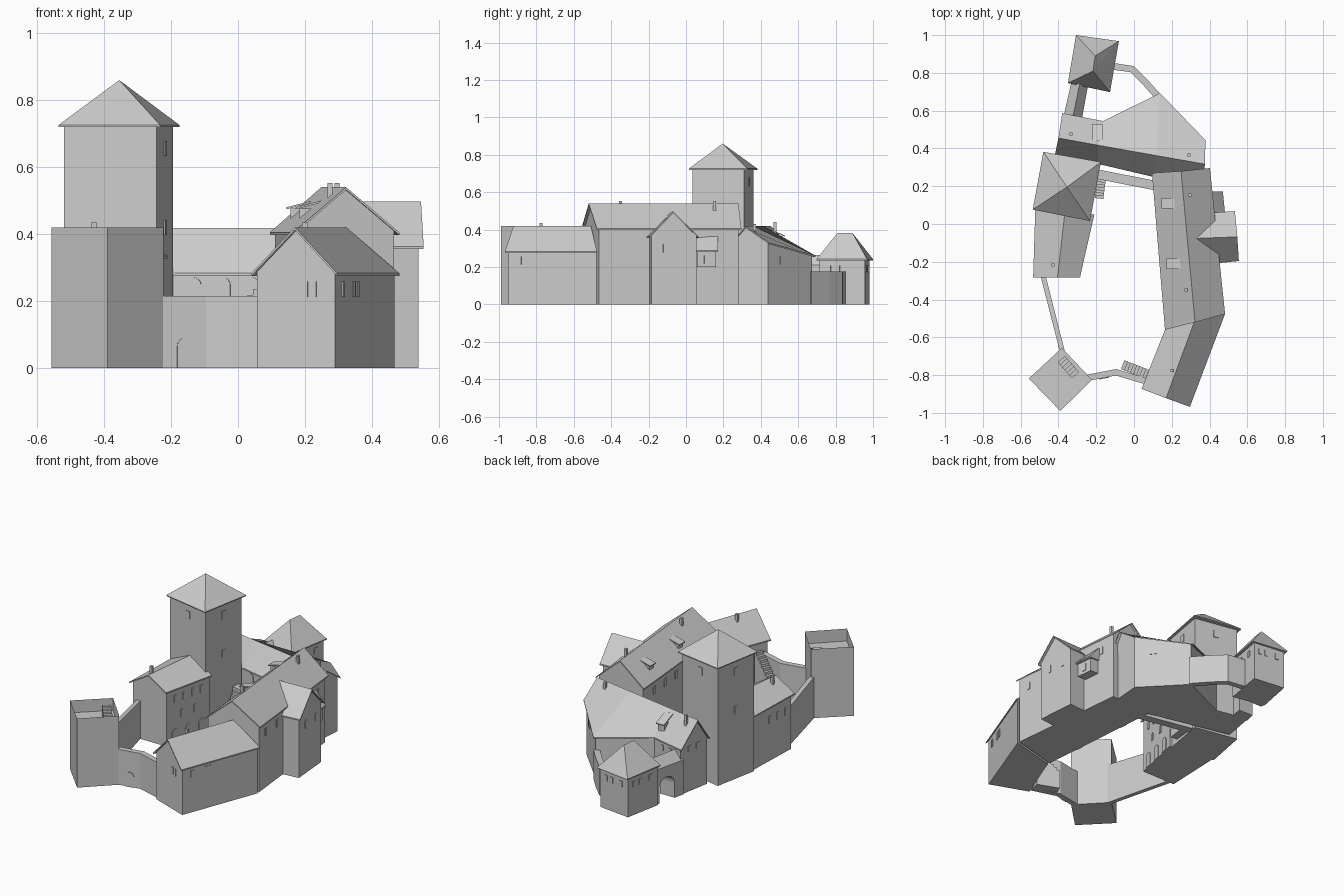
import bpy, bmesh, math
from mathutils import Vector as V

if "Cube" in bpy.data.objects:
    bpy.data.objects.remove(bpy.data.objects["Cube"])

stone = bpy.data.materials.new("stone grey")
stone.diffuse_color = (0.6, 0.6, 0.6, 1)
stone.use_nodes = True
stone.node_tree.nodes["Principled BSDF"].inputs["Base Color"].default_value = stone.diffuse_color


def finish(name, bm):
    bmesh.ops.recalc_face_normals(bm, faces=bm.faces)
    me = bpy.data.meshes.new(name)
    bm.to_mesh(me)
    bm.free()
    me.materials.append(stone)
    ob = bpy.data.objects.new(name, me)
    bpy.context.collection.objects.link(ob)
    return ob


def hull(name, pts):
    """Convex solid around points."""
    bm = bmesh.new()
    vs = [bm.verts.new(p) for p in pts]
    bmesh.ops.convex_hull(bm, input=vs)
    bmesh.ops.dissolve_limit(bm, angle_limit=0.01, verts=bm.verts, edges=bm.edges)
    return finish(name, bm)


def loft(name, sections):
    """Solid skinned through matching closed sections."""
    bm = bmesh.new()
    rows = [[bm.verts.new(p) for p in s] for s in sections]
    n = len(rows[0])
    for r, s in zip(rows, rows[1:]):
        for i in range(n):
            bm.faces.new((r[i], r[(i + 1) % n], s[(i + 1) % n], s[i]))
    bm.faces.new(rows[0])
    bm.faces.new(rows[-1])
    return finish(name, bm)


def prism(name, quad, z0, z1):
    return hull(name, [(x, y, z) for x, y in quad for z in (z0, z1)])


def house(name, secs, start=0.015, end=0.015, k=0.91):
    """Gabled house; each section is eave, ridge, eave. Returns wall feet."""
    secs = [[V(p) for p in s] for s in secs]
    t = V((0, 0, 0.008))
    loft(name + "_roof", [[a, r, b, b - t, r - t, a - t] for a, r, b in secs])
    d0 = (secs[1][1] - secs[0][1]).normalized() * start
    d1 = (secs[-2][1] - secs[-1][1]).normalized() * end
    body, feet = [], []
    for i, (a, r, b) in enumerate(secs):
        d = d0 if i == 0 else d1 if i == len(secs) - 1 else V((0, 0, 0))
        wa, wr, wb = (r.lerp(a, k) + d - t / 2, r + d - t / 2, r.lerp(b, k) + d - t / 2)
        ga, gb = V((wa.x, wa.y, 0)), V((wb.x, wb.y, 0))
        body.append([ga, wa, wr, wb, gb])
        feet.append((ga.xy, gb.xy))
    loft(name + "_walls", body)
    return feet


def windows(name, a, b, z, ts, w=0.018, h=0.045, arch=False):
    """Thin plates on the wall from a to b, outside on the right hand."""
    a, b = V(a), V(b)
    d = (b - a).normalized()
    n = V((d.y, -d.x))
    prof = [(-w / 2, -h / 2), (w / 2, -h / 2), (w / 2, h / 2), (-w / 2, h / 2)]
    if arch:
        prof = prof[:2] + [(w / 2 * math.cos(i * math.pi / 8), h / 2 - w / 2 + w / 2 * math.sin(i * math.pi / 8))
                           for i in range(9)]
    for t in ts:
        c = a.lerp(b, t)
        pts = []
        for u, v in prof:
            for o in (-0.003, 0.004):
                q = c + d * u + n * o
                pts.append((q.x, q.y, z + v))
        hull(name, pts)


def wall(name, path, thick, tops):
    """Curtain wall along a path with a top height at each point."""
    p = [V(q) for q in path]
    secs = []
    for i, q in enumerate(p):
        d = (p[min(i + 1, len(p) - 1)] - p[max(i - 1, 0)]).normalized()
        n = V((-d.y, d.x)) * thick / 2
        l, r = q + n, q - n
        secs.append([(l.x, l.y, 0), (r.x, r.y, 0), (r.x, r.y, tops[i]), (l.x, l.y, tops[i])])
    loft(name, secs)


def stairs(name, a, b, width, z0, z1, base, n=8):
    a, b = V(a), V(b)
    d = (b - a).normalized()
    s = V((-d.y, d.x)) * width / 2
    for i in range(n):
        p, q = a.lerp(b, i / n), a.lerp(b, (i + 1) / n)
        prism(name, [p + s, p - s, q + s, q - s], base, z0 + (z1 - z0) * (i + 1) / n)


def box(name, x, y, z0, z1, s=0.008):
    prism(name, [(x + i * s, y + j * s) for i in (-1, 1) for j in (-1, 1)], z0, z1)


def grow(quad, k):
    c = sum((V(q) for q in quad), V((0, 0))) / len(quad)
    return [c + (V(q) - c) * k for q in quad]


# Keep with pyramid roof
keep = [(-0.52, 0.09), (-0.243, 0.035), (-0.195, 0.31), (-0.468, 0.362)]
prism("keep_walls", keep, 0, 0.726)
eave = [(-0.536, 0.076), (-0.233, 0.016), (-0.175, 0.328), (-0.48, 0.382)]
hull("keep_roof", [(x, y, z) for x, y in eave for z in (0.72, 0.726)] + [(-0.355, 0.196, 0.86)])
for i in range(4):
    windows("keep_window", keep[i], keep[(i + 1) % 4], 0.655, [0.5], 0.032, 0.045)
    if i % 2:
        windows("keep_window", keep[i], keep[(i + 1) % 4], 0.42, [0.5], 0.025, 0.045)

# Open corner tower with sunken floor
bm = bmesh.new()
tower = [(-0.557, -0.818), (-0.39, -0.99), (-0.222, -0.825), (-0.382, -0.656)]
lo = [bm.verts.new((x, y, 0)) for x, y in tower]
hi = [bm.verts.new((x, y, 0.42)) for x, y in tower]
bm.faces.new(lo)
top = bm.faces.new(hi)
for i in range(4):
    j = (i + 1) % 4
    bm.faces.new((lo[i], lo[j], hi[j], hi[i]))
bmesh.ops.inset_region(bm, faces=[top], thickness=0.026)
inner = bmesh.ops.extrude_discrete_faces(bm, faces=[top])["faces"][0]
bmesh.ops.translate(bm, verts=inner.verts, vec=(0, 0, -0.075))
finish("corner_tower", bm)
stairs("corner_tower_steps", (-0.31, -0.80), (-0.385, -0.715), 0.05, 0.345, 0.40, 0.34, 6)

# North tower with hipped roof and its gatehouse
ntower = [(-0.34, 0.755), (-0.138, 0.715), (-0.096, 0.957), (-0.297, 0.982)]
prism("north_tower_walls", ntower, 0, 0.242)
eave = [(-0.35, 0.746), (-0.127, 0.698), (-0.08, 0.968), (-0.307, 1.0)]
hull("north_tower_roof", [(x, y, z) for x, y in eave for z in (0.236, 0.242)]
     + [(-0.206, 0.89, 0.382), (-0.217, 0.81, 0.382)])
for i in (1, 2, 3):
    windows("north_tower_window", ntower[i], ntower[(i + 1) % 4], 0.19, [0.2, 0.4, 0.75], 0.022, 0.035)
gate = loft("gatehouse", [
    [(-0.375, 0.56, 0), (-0.375, 0.56, 0.21), (-0.325, 0.56, 0.265), (-0.275, 0.56, 0.21), (-0.275, 0.56, 0)],
    [(-0.325, 0.78, 0), (-0.325, 0.78, 0.21), (-0.28, 0.78, 0.265), (-0.235, 0.78, 0.21), (-0.235, 0.78, 0)]])
arch = [(0.625, -0.05), (0.735, -0.05)] + [
    (0.68 + 0.055 * math.cos(i * math.pi / 10), 0.09 + 0.055 * math.sin(i * math.pi / 10)) for i in range(11)]
cutter = hull("gate_cutter", [(x, y, z) for y, z in arch for x in (-0.45, -0.2)])
cutter.hide_render = cutter.hide_viewport = True
mod = gate.modifiers.new("arch", "BOOLEAN")
mod.operation, mod.object = "DIFFERENCE", cutter

# West house beside the keep
west = house("west_house", [
    [(-0.534, -0.283, 0.335), (-0.405, -0.283, 0.412), (-0.286, -0.283, 0.335)],
    [(-0.522, 0.095, 0.335), (-0.365, 0.07, 0.412), (-0.21, 0.05, 0.335)]], end=0)
(a0, b0), (a1, b1) = west
windows("west_house_window", b0, b1, 0.27, [0.2, 0.4, 0.6, 0.8])
windows("west_house_window", b0, b1, 0.17, [0.35, 0.65])
windows("west_house_door", b0, b1, 0.045, [0.2, 0.5, 0.8], 0.045, 0.09, True)
windows("west_house_window", a1, a0, 0.25, [0.45, 0.65, 0.85])

# North hall with widening roof
north = house("north_hall", [
    [(-0.418, 0.37, 0.283), (-0.40, 0.455, 0.418), (-0.38, 0.587, 0.28)],
    [(-0.19, 0.318, 0.283), (-0.19, 0.417, 0.418), (-0.164, 0.545, 0.285)],
    [(0.10, 0.25, 0.283), (0.12, 0.362, 0.418), (0.138, 0.693, 0.26)],
    [(0.36, 0.205, 0.283), (0.376, 0.317, 0.418), (0.378, 0.444, 0.33)]], k=0.94)
windows("north_hall_window", north[0][1], north[0][0], 0.26, [0.35, 0.65], 0.025, 0.035)
windows("north_hall_window", north[1][1], north[0][1], 0.24, [0.3, 0.6], 0.02, 0.035)
windows("north_hall_window", north[3][1], north[2][1], 0.235, [0.3, 0.36])
windows("gallery_door", north[1][0], north[2][0], 0.235, [0.2, 0.5, 0.8], 0.045, 0.07, True)
wall("gallery", [(-0.20, 0.265), (0.13, 0.20)], 0.05, [0.195, 0.195])
stairs("gallery_steps", (-0.185, 0.135), (-0.17, 0.25), 0.045, 0.03, 0.195, 0)

# East hall
east = house("east_hall", [
    [(0.164, -0.56, 0.405), (0.323, -0.52, 0.54), (0.482, -0.476, 0.405)],
    [(0.095, 0.27, 0.405), (0.249, 0.28, 0.54), (0.402, 0.296, 0.405)]])
windows("east_hall_window", east[0][1], east[1][1], 0.34, [0.1, 0.27, 0.88])
windows("east_hall_window", east[1][0], east[0][0], 0.34, [0.15, 0.3, 0.45, 0.6, 0.75, 0.9], 0.025)
windows("east_hall_door", east[1][0], east[0][0], 0.05, [0.25, 0.7], 0.05, 0.1, True)

# South east house
south = house("south_house", [
    [(0.04, -0.873, 0.283), (0.17, -0.922, 0.42), (0.296, -0.968, 0.283)],
    [(0.164, -0.56, 0.283), (0.323, -0.508, 0.42), (0.482, -0.476, 0.283)]], end=0)
windows("south_house_window", south[0][0], south[0][1], 0.235, [0.63, 0.74], 0.012)
windows("south_house_window", south[0][1], south[1][1], 0.235, [0.13, 0.31, 0.37])
windows("south_house_window", south[1][0], south[0][0], 0.2, [0.3, 0.6], 0.025)

# East gabled wing and bay
wing = house("east_wing", [
    [(0.555, -0.196, 0.363), (0.547, -0.068, 0.497), (0.534, 0.068, 0.363)],
    [(0.36, -0.216, 0.363), (0.333, -0.076, 0.497), (0.34, 0.055, 0.363)]], end=0)
windows("east_wing_window", wing[0][0], wing[0][1], 0.3, [0.3, 0.75])
prism("bay_walls", [(0.38, 0.06), (0.468, 0.06), (0.458, 0.16), (0.38, 0.16)], 0.2, 0.29)
hull("bay_roof", [(x, y, z + o) for y in (0.055, 0.172) for x, z in ((0.482 - 0.1 * (y - 0.055), 0.28), (0.405, 0.355))
                  for o in (0, 0.008)] + [(0.38, 0.06, 0.285), (0.38, 0.165, 0.285)])
windows("bay_window", (0.468, 0.06), (0.458, 0.16), 0.24, [0.5], 0.025)

# Shed dormers
for x, y in ((0.145, 0.11), (0.172, -0.21)):
    hull("dormer_roof", [(x + dx, y + s * 0.027, z + o) for s in (-1, 1)
                         for dx, z in ((0, 0.474), (0.1, 0.50)) for o in (0, 0.006)])
    prism("dormer_front", [(x + i, y + j) for i in (0.012, 0.09) for j in (-0.02, 0.02)], 0.42, 0.476)
hull("north_dormer_roof", [(-0.195 + s * 0.027, y, z + o) for s in (-1, 1)
                           for y, z in ((0.53, 0.362), (0.44, 0.40)) for o in (0, 0.006)])
prism("north_dormer_front", [(-0.195 + i, y) for i in (-0.02, 0.02) for y in (0.45, 0.515)], 0.29, 0.366)

# Chimneys
for x, y, z in ((0.296, 0.153, 0.552), (0.275, -0.35, 0.552), (0.29, 0.365, 0.43),
                (-0.333, 0.476, 0.44), (-0.43, -0.217, 0.435), (0.2, -0.775, 0.435)):
    box("chimney", x, y, z - 0.08, z)

# Curtain walls
wall("west_curtain_wall", [(-0.485, -0.26), (-0.378, -0.68)], 0.026, [0.23, 0.25])
wall("south_curtain_wall", [(-0.25, -0.815), (-0.095, -0.785), (0.09, -0.84)], 0.034, [0.215] * 3)
wall("north_curtain_wall", [(-0.115, 0.835), (-0.01, 0.82), (0.06, 0.75), (0.14, 0.66)], 0.036, [0.176] * 4)
stairs("south_wall_steps", (-0.06, -0.745), (0.07, -0.795), 0.05, 0.1, 0.235, 0)
windows("south_wall_door", (-0.22, -0.826), (-0.095, -0.802), 0.045, [0.5], 0.05, 0.09, True)
